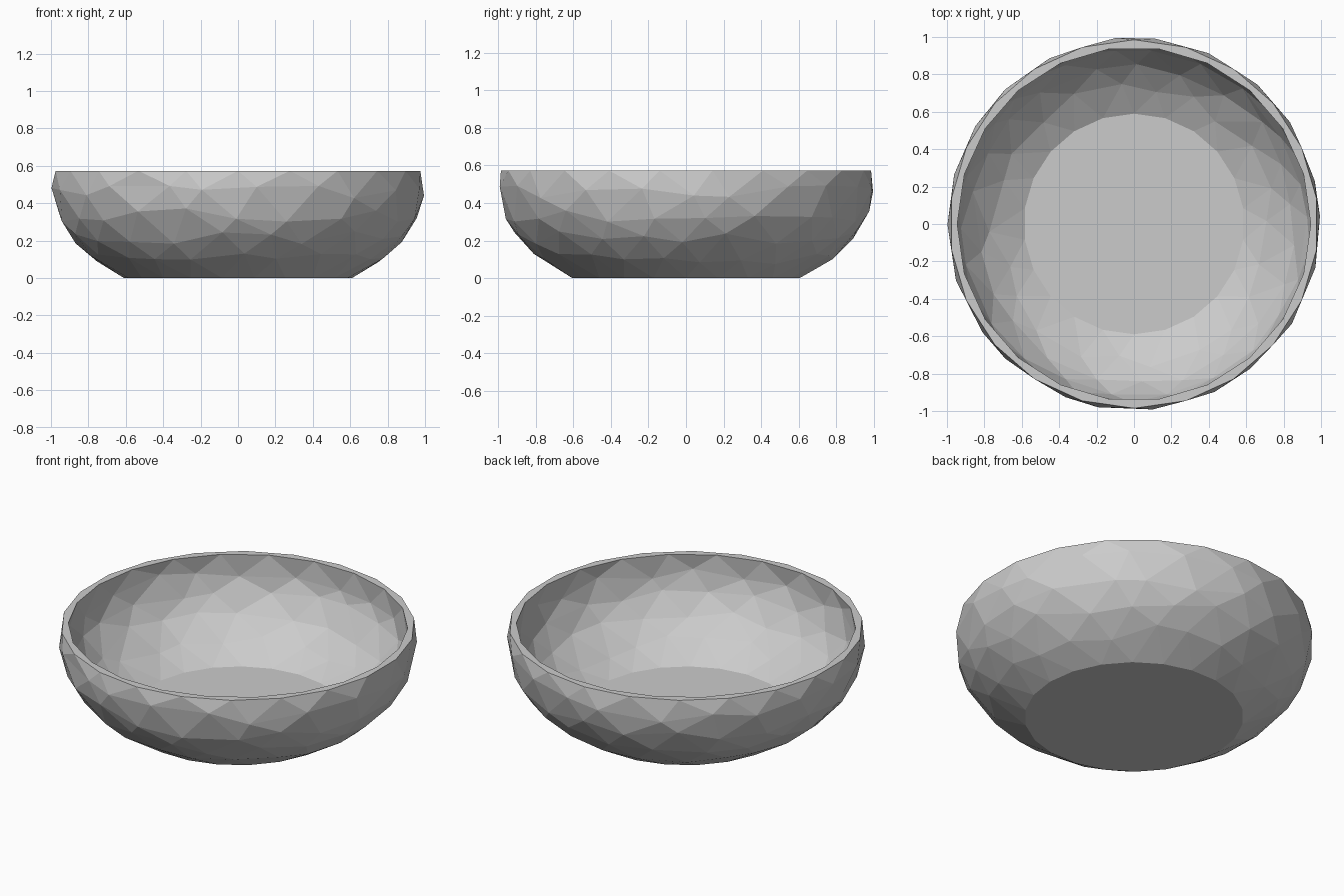
import bpy, bmesh, math, random

if "Cube" in bpy.data.objects:
    bpy.data.objects.remove(bpy.data.objects["Cube"])

random.seed(4)
SIDES = 22

# Half profiles (radius, height): outside from foot to rim, inside from rim to floor
OUTER = [(0.61, 0.004), (0.78, 0.10), (0.90, 0.215), (0.97, 0.335), (1.0, 0.46), (0.985, 0.573)]
INNER = [(0.945, 0.573), (0.955, 0.46), (0.925, 0.35), (0.86, 0.24), (0.745, 0.135), (0.59, 0.048)]


def on_profile(profile, t):
    """Point at fractional index t along a profile."""
    i = min(int(t), len(profile) - 2)
    f = t - i
    (r0, z0), (r1, z1) = profile[i], profile[i + 1]
    return r0 + (r1 - r0) * f, z0 + (z1 - z0) * f


def add_ring(bm, profile, index, shift):
    """Ring of vertices, slid along the surface for a hand-cut facet look."""
    fixed = index in (0, len(profile) - 1)
    ring = []
    for k in range(SIDES):
        slide = 0 if fixed else random.uniform(-0.3, 0.3)
        turn = 0 if fixed else random.uniform(-0.2, 0.2)
        r, z = on_profile(profile, index + slide)
        a = 2 * math.pi * (k + shift + turn) / SIDES
        ring.append(bm.verts.new((r * math.cos(a), r * math.sin(a), z)))
    return ring


def bridge(bm, low, high, staggered):
    """Triangle band between two rings offset by half a step."""
    for k in range(SIDES):
        n = (k + 1) % SIDES
        if staggered:
            bm.faces.new((low[k], low[n], high[k]))
            bm.faces.new((low[n], high[n], high[k]))
        else:
            bm.faces.new((low[k], low[n], high[n]))
            bm.faces.new((low[k], high[n], high[k]))


bm = bmesh.new()
rings = []
for profile in (OUTER, INNER):
    for i in range(len(profile)):
        rings.append(add_ring(bm, profile, i, 0.5 * (len(rings) % 2)))

# Walls and rim
for i in range(len(rings) - 1):
    bridge(bm, rings[i], rings[i + 1], i % 2 == 0)

# Flat underside and inner floor
bm.faces.new(rings[0][::-1])
bm.faces.new(rings[-1])
for v in rings[0]:
    v.co.z = 0.0

bmesh.ops.recalc_face_normals(bm, faces=bm.faces)
mesh = bpy.data.meshes.new("bowl")
bm.to_mesh(mesh)
bm.free()
bowl = bpy.data.objects.new("bowl", mesh)
bpy.context.collection.objects.link(bowl)
